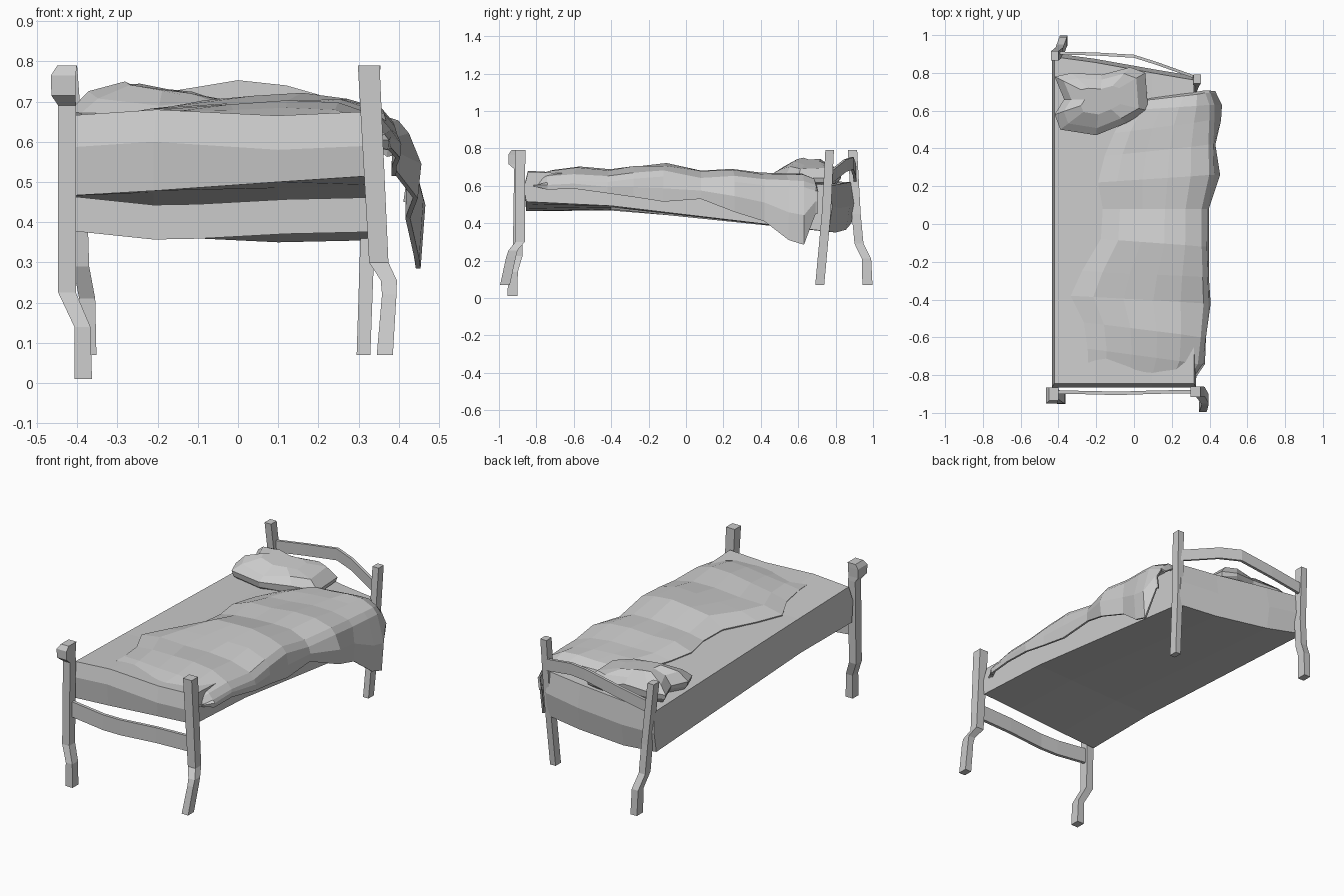
import bpy, bmesh, math, random
from mathutils import Vector

random.seed(4)


def finish(name, bm):
    bmesh.ops.recalc_face_normals(bm, faces=bm.faces)
    me = bpy.data.meshes.new(name)
    bm.to_mesh(me)
    bm.free()
    ob = bpy.data.objects.new(name, me)
    bpy.context.collection.objects.link(ob)
    return ob


def loft(name, rings, closed=True, caps=True):
    bm = bmesh.new()
    vs = [[bm.verts.new(p) for p in r] for r in rings]
    n = len(rings[0])
    for a, b in zip(vs, vs[1:]):
        for i in range(n if closed else n - 1):
            j = (i + 1) % n
            bm.faces.new((a[i], a[j], b[j], b[i]))
    if caps:
        bm.faces.new(vs[0])
        bm.faces.new(vs[-1])
    return finish(name, bm)


def post(name, path):
    # path points: x, y, z, half width in x, half width in y
    loft(name, [[(x + sx * w, y + sy * d, z) for sx, sy in ((-1, -1), (1, -1), (1, 1), (-1, 1))]
                for x, y, z, w, d in path])


def plank(name, path, height, half):
    # path points follow the top edge
    loft(name, [[(x, y - half, z), (x, y + half, z), (x, y + half, z - height), (x, y - half, z - height)]
                for x, y, z in path])


# Crooked posts
post("front_left_post", [(-.385, -.928, .01, .022, .026), (-.387, -.925, .14, .02, .026),
                         (-.425, -.90, .225, .022, .026), (-.425, -.893, .69, .022, .026),
                         (-.434, -.908, .715, .03, .04), (-.434, -.908, .765, .031, .042),
                         (-.425, -.90, .79, .024, .034)])
post("front_right_post", [(.365, -.968, .07, .02, .026), (.376, -.935, .22, .018, .026),
                          (.375, -.925, .255, .02, .024), (.35, -.887, .30, .024, .025),
                          (.325, -.887, .79, .027, .028)])
post("back_left_post", [(-.372, .97, .07, .02, .027), (-.375, .965, .21, .02, .025),
                        (-.39, .925, .29, .02, .024), (-.395, .91, .45, .02, .024),
                        (-.42, .89, .79, .02, .025)])
post("back_right_post", [(.312, .715, .07, .017, .024), (.325, .75, .45, .018, .024),
                         (.335, .768, .79, .019, .023)])

# Rails between the posts
plank("foot_rail", [(-.42, -.89, .465), (-.21, -.893, .443), (-.1, -.897, .445),
                    (.12, -.89, .457), (.34, -.887, .462)], .086, .009)
plank("head_rail", [(-.41, .905, .685), (-.2, .9, .72), (0, .888, .753),
                    (.12, .85, .74), (.33, .775, .68)], .065, .008)

# Mattress, lofted across the bed: x, foot top/mid/bottom, head y, head top/mid/bottom
cols = [(-.435, .665, .585, .465, .885, .62, .51, .40),
        (-.21, .68, .60, .478, .855, .615, .49, .365),
        (.1, .665, .58, .5, .80, .605, .48, .35),
        (.328, .675, .59, .515, .762, .605, .49, .355)]
rings = []
for x, ft, fm, fb, hy, ht, hm, hb in cols:
    xt = x * .97
    rings.append([(xt, -.845, ft), (x, -.865, fm), (x, -.855, fb), (x, -.4, fb * .5 + .235),
                  (x, hy, hb), (x, hy + .02, hm), (xt, hy, ht), (xt, -.4, .655)])
loft("mattress", rings)

# Blanket rows: left y, right y, left x, crest z, right x, hem z, hem flare
rows = [(-.73, -.80, -.24, .655, .32, .60, .01),
        (-.66, -.74, -.24, .68, .36, .58, .01),
        (-.52, -.60, -.26, .692, .375, .585, .0),
        (-.38, -.42, -.33, .682, .39, .56, .01),
        (-.25, -.28, -.27, .70, .385, .54, .005),
        (-.08, -.12, -.17, .712, .38, .515, .01),
        (.08, .08, -.16, .672, .38, .53, .01),
        (.22, .26, -.185, .683, .42, .46, .03),
        (.36, .42, -.15, .665, .415, .41, .01),
        (.48, .55, -.10, .66, .42, .31, .035),
        (.60, .63, -.03, .655, .42, .285, .04),
        (.65, .69, .06, .635, .40, .45, .03)]
secs = []
for k, (ya, yb, xa, zc, xb, zh, fl) in enumerate(rows):
    zm = lambda y: .663 - (y + .85) * .033
    edge = k in (0, len(rows) - 1)
    sec = [(xa + .01, ya, zm(ya) - .012), (xa, ya, zm(ya) + .012)]
    for t, f in ((.16, .75), (.38, .9), (.6, 1), (.8, .9)):
        y = ya + (yb - ya) * t
        j = 0 if edge else random.uniform(-.006, .006)
        y -= .03 * math.sin(t * math.pi) if k == 0 else 0
        sec.append((xa + (xb - xa) * t, y, zm(y) + (zc - zm(y)) * f + j))
    zs = zc - .035
    sec += [(xb - .025, yb, zs), (xb, yb, zs - .03), (xb + fl, yb, (zs + zh) / 2 - .01),
            (xb + fl * .7, yb, zh)]
    secs.append(sec)
# Tuck both end rows down to the mattress
tuck = lambda s, d: [(x * .99, y + d, z - (.035 if i < 7 else 0)) for i, (x, y, z) in enumerate(s)]
secs = [tuck(secs[0], -.015)] + secs + [tuck(secs[-1], .012)]
blanket = loft("blanket", secs, closed=False, caps=False)
mod = blanket.modifiers.new("thickness", 'SOLIDIFY')
mod.thickness = .012
mod.offset = 0

# Crumpled pillow: outline shrunk into stacked rings
outline = [(-.42, .78), (-.33, .80), (-.17, .79), (-.02, .83), (.06, .80), (.075, .60),
           (-.04, .535), (-.2, .47), (-.39, .50), (-.42, .58), (-.37, .66)]
cx, cy = -.18, .66
rings = []
for s, z, j in ((.8, .60, 0), (.97, .635, .008), (1, .665, .012), (.8, .70, .012), (.42, .73, .006)):
    rings.append([(cx + (x - cx) * s, cy + (y - cy) * s,
                   z + random.uniform(-j, j) - (x - cx) * .06 * (z > .62)) for x, y in outline])
loft("pillow", rings)
